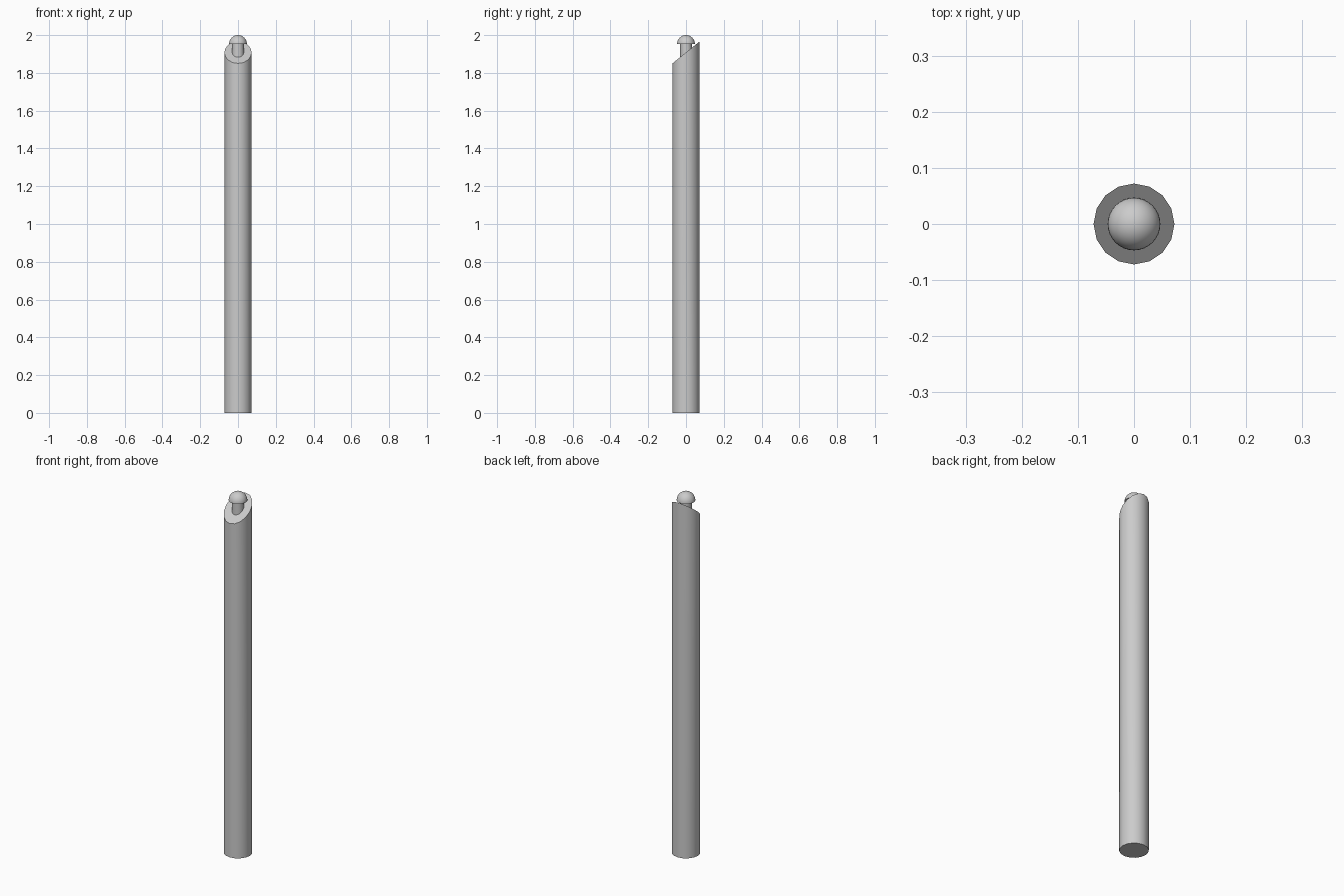
import bpy, bmesh, math

if "Cube" in bpy.data.objects:
    bpy.data.objects.remove(bpy.data.objects["Cube"])

R = 0.072           # post radius
LOW, HIGH = 1.85, 1.966   # slanted top: front and back heights


def finish(name, bm):
    bmesh.ops.recalc_face_normals(bm, faces=bm.faces[:])
    mesh = bpy.data.meshes.new(name)
    bm.to_mesh(mesh)
    bm.free()
    obj = bpy.data.objects.new(name, mesh)
    bpy.context.collection.objects.link(obj)
    bpy.ops.object.select_all(action='DESELECT')
    obj.select_set(True)
    bpy.context.view_layer.objects.active = obj
    bpy.ops.object.shade_smooth_by_angle(angle=math.radians(35))
    return obj


def slant(y):
    return LOW + (HIGH - LOW) * (y + R) / (2 * R)


def sheared_cylinder(name, radius, sides, bottom, top):
    bm = bmesh.new()
    bmesh.ops.create_cone(bm, cap_ends=True, segments=sides,
                          radius1=radius, radius2=radius, depth=2)
    for v in bm.verts:
        v.co.z = top(v.co.y) if v.co.z > 0 else bottom(v.co.y)
    return finish(name, bm)


# Post with a slanted top
sheared_cylinder("post", R, 16, lambda y: 0, slant)

# Pin rising from the slanted face
sheared_cylinder("pin", 0.031, 16, lambda y: slant(y) - 0.005, lambda y: 1.955)

# Half-dome cap with a flat underside
bm = bmesh.new()
bmesh.ops.create_uvsphere(bm, u_segments=32, v_segments=16, radius=0.047)
cut = bmesh.ops.bisect_plane(bm, geom=bm.verts[:] + bm.edges[:] + bm.faces[:],
                             plane_co=(0, 0, 0), plane_no=(0, 0, 1), clear_inner=True)
bmesh.ops.holes_fill(bm, edges=[e for e in bm.edges if e.is_boundary])
bmesh.ops.translate(bm, verts=bm.verts[:], vec=(0, 0, 1.953))
finish("cap", bm)
